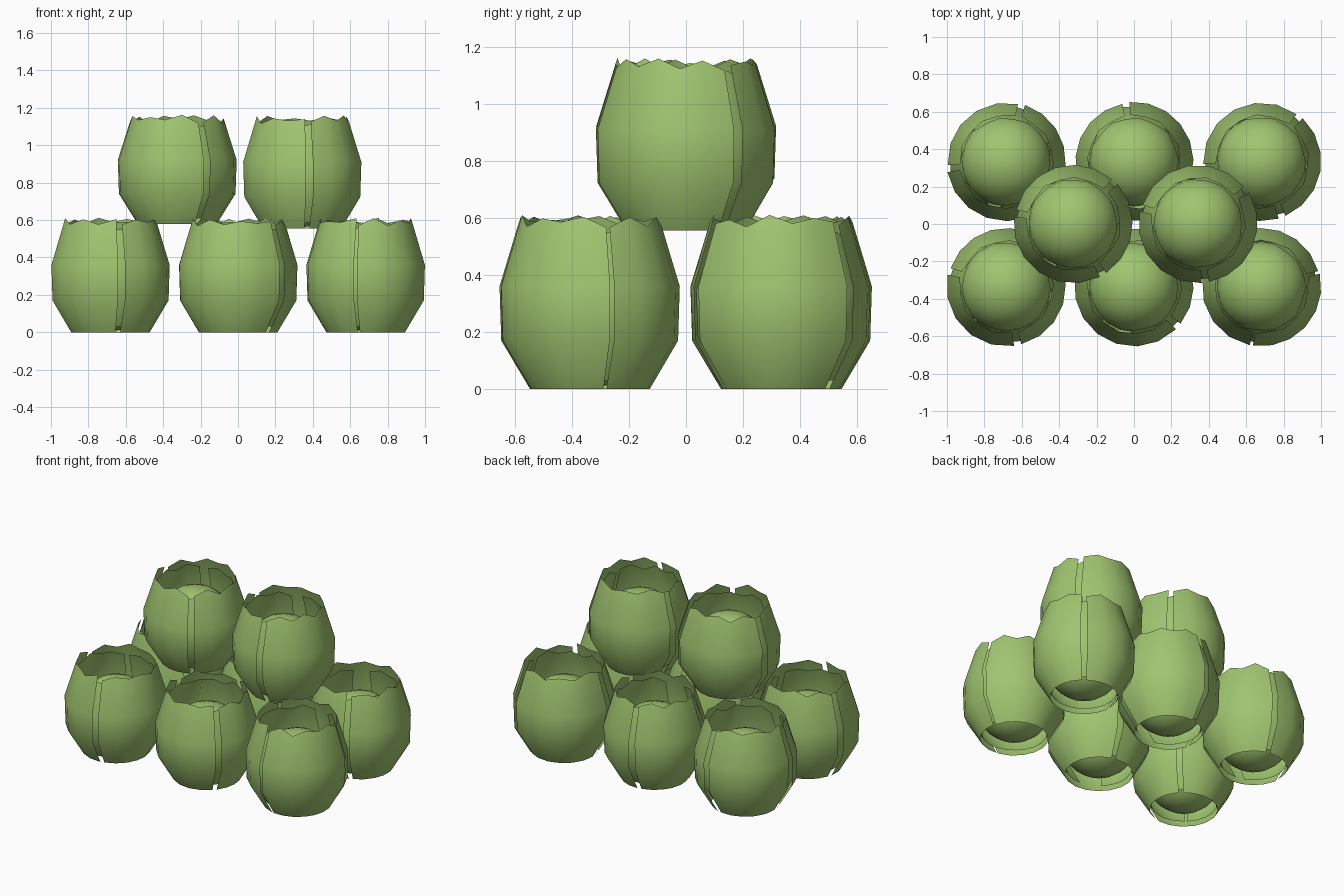
import bpy, bmesh, math, random

if "Cube" in bpy.data.objects:
    bpy.data.objects.remove(bpy.data.objects["Cube"])

random.seed(11)
green = bpy.data.materials.new("leaf_green")
green.diffuse_color = (0.352, 0.558, 0.162, 1)
green.use_nodes = True
green.node_tree.nodes["Principled BSDF"].inputs["Base Color"].default_value = green.diffuse_color

# Leaf profile from base to rim: (radius, height)
PROFILE = [(0.211, 0.0), (0.312, 0.17), (0.318, 0.36), (0.25, 0.585)]


def finish(bm, name, pos):
    mesh = bpy.data.meshes.new(name)
    bm.to_mesh(mesh)
    bm.free()
    mesh.materials.append(green)
    obj = bpy.data.objects.new(name, mesh)
    obj.location = pos
    bpy.context.collection.objects.link(obj)
    for poly in mesh.polygons:
        poly.use_smooth = True
    return obj


def leaf(name, pos, start, end, size, lift, height):
    """Curved sheet between two angles with a ragged upper rim."""
    bm = bmesh.new()
    steps = max(3, round((end - start) / 20))
    columns = []
    for i in range(steps + 1):
        a = math.radians(start + (end - start) * i / steps)
        # Alternate peaks and dips along the rim
        ragged = (0.016 if i % 2 else -0.008) + random.uniform(-0.012, 0.012)
        col = []
        for k, (r, z) in enumerate(PROFILE):
            rim = ragged if k == len(PROFILE) - 1 else 0
            r = r * size - rim * 0.25
            col.append(bm.verts.new((r * math.cos(a), r * math.sin(a),
                                     lift + z * height + rim)))
        columns.append(col)
    for c, d in zip(columns, columns[1:]):
        for k in range(len(PROFILE) - 1):
            bm.faces.new((c[k], d[k], d[k + 1], c[k + 1]))
    return finish(bm, name, pos)


def cabbage(label, pos, gaps, tall, gap):
    # Round heart
    bm = bmesh.new()
    bmesh.ops.create_uvsphere(bm, u_segments=20, v_segments=12, radius=0.242)
    finish(bm, label + "_heart", (pos[0], pos[1], pos[2] + 0.248))
    for i in range(3):
        # Outer leaves run from one gap to the next
        a, b = gaps[i], gaps[(i + 1) % 3] + (360 if i == 2 else 0)
        leaf(f"{label}_outer_leaf_{i}", pos, a + gap, b - gap,
             (1.0, 0.985, 1.005)[i], 0, tall)
        # Inner leaves cover the gaps
        leaf(f"{label}_inner_leaf_{i}", pos, a - 52, a + 60,
             (0.945, 0.93, 0.955)[i], 0.03, 0.88 * tall)


# Name, base position, gap angles, height factor, half gap width
HEADS = [
    ("front_left", (-0.683, -0.335, 0), (-79, 45, 165), 1, 3.5),
    ("front_middle", (0, -0.335, 0), (-42, 75, 167), 1, 3.5),
    ("front_right", (0.683, -0.335, 0), (-100, 14, 150), 1, 1.5),
    ("back_left", (-0.683, 0.335, 0), (-45, 75, 187), 1, 3.5),
    ("back_middle", (0, 0.335, 0), (-20, 98, 197), 1, 3.5),
    ("back_right", (0.683, 0.335, 0), (-70, 50, 186), 1, 3.5),
    ("upper_left", (-0.325, 0.003, 0.578), (-60, 45, 170), 0.955, 3.5),
    ("upper_right", (0.343, 0.003, 0.556), (-83, 35, 165), 0.985, 3.5),
]
for head in HEADS:
    cabbage(*head)

# Smooth leaves with crisp edges
bpy.ops.object.select_all(action='SELECT')
bpy.context.view_layer.objects.active = bpy.context.scene.objects[0]
bpy.ops.object.shade_smooth_by_angle(angle=math.radians(45))
